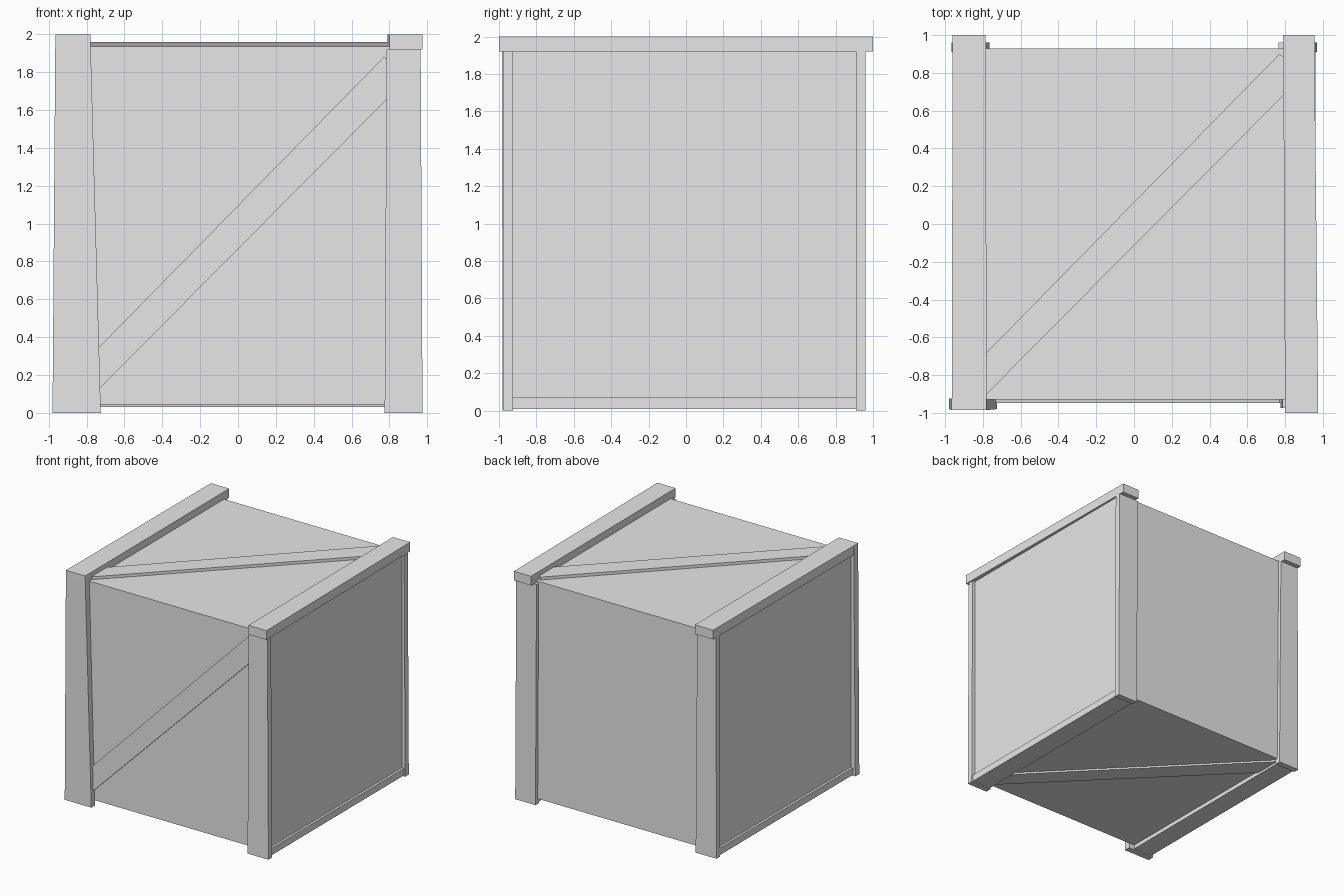
import bpy
import bmesh
from mathutils import Vector

cube = bpy.data.objects.get("Cube")
if cube:
    bpy.data.objects.remove(cube, do_unlink=True)

grey = bpy.data.materials.new("plain grey")
grey.use_nodes = True
GREY = (0.8, 0.8, 0.8, 1)
grey.diffuse_color = GREY
grey.node_tree.nodes["Principled BSDF"].inputs["Base Color"].default_value = GREY


def loft(name, start, end):
    """Solid between two matching outlines."""
    bm = bmesh.new()
    a = [bm.verts.new(p) for p in start]
    b = [bm.verts.new(p) for p in end]
    bm.faces.new(a)
    bm.faces.new(b)
    n = len(a)
    for i in range(n):
        j = (i + 1) % n
        bm.faces.new((a[i], a[j], b[j], b[i]))
    bmesh.ops.recalc_face_normals(bm, faces=bm.faces)
    mesh = bpy.data.meshes.new(name)
    bm.to_mesh(mesh)
    bm.free()
    mesh.materials.append(grey)
    obj = bpy.data.objects.new(name, mesh)
    bpy.context.collection.objects.link(obj)
    return obj


def corners(u0, u1, v0, v1):
    return [(u0, v0), (u1, v0), (u1, v1), (u0, v1)]


def post(name, z0, z1, low, high):
    """Upright board, x and y ranges given at both ends."""
    loft(name, [(x, y, z0) for x, y in corners(*low)],
         [(x, y, z1) for x, y in corners(*high)])


def rail(name, y0, y1, z0, z1, front, back):
    """Board running front to back, x range given at both ends."""
    loft(name, [(x, y0, z) for x, z in corners(*front, z0, z1)],
         [(x, y1, z) for x, z in corners(*back, z0, z1)])


# Crate body
post("crate_body", 0.045, 1.935,
     (-0.94, 0.94, -0.93, 0.93), (-0.94, 0.94, -0.93, 0.93))

# Corner posts, slightly crooked
post("front_right_post", 0, 2,
     (-0.98, -0.725, -0.98, -0.925), (-0.965, -0.78, -0.985, -0.925))
post("front_left_post", 0, 1.92,
     (0.775, 0.975, -0.975, -0.925), (0.785, 0.965, -0.975, -0.925))
post("back_right_post", 0, 1.92,
     (-0.965, -0.765, 0.91, 0.96), (-0.96, -0.78, 0.91, 0.96))
post("back_left_post", 0, 1.92,
     (0.775, 0.97, 0.91, 0.96), (0.765, 0.96, 0.91, 0.96))

# Top and bottom rails
rail("top_right_rail", -0.985, 1, 1.92, 2, (-0.965, -0.78), (-0.96, -0.785))
rail("top_left_rail", -1, 1, 1.92, 2, (0.8, 0.975), (0.79, 0.955))
rail("bottom_right_rail", -0.95, 0.95, 0.01, 0.07, (-0.96, -0.78), (-0.96, -0.78))
rail("bottom_left_rail", -0.95, 0.95, 0.01, 0.07, (0.78, 0.96), (0.78, 0.96))

# Diagonal braces
band = [(-0.8, -0.92), (0.8, 0.69), (0.8, 0.88), (0.77, 0.9), (-0.8, -0.7)]
for name, z0, z1, side in (("top_brace", 1.9, 1.96, 1),
                           ("bottom_brace", 0.03, 0.08, -1)):
    loft(name, [(side * u, v, z0) for u, v in band],
         [(side * u, v, z1) for u, v in band])
loft("front_brace", [(u, -0.947, v + 0.98) for u, v in band],
     [(u, -0.9, v + 0.98) for u, v in band])
